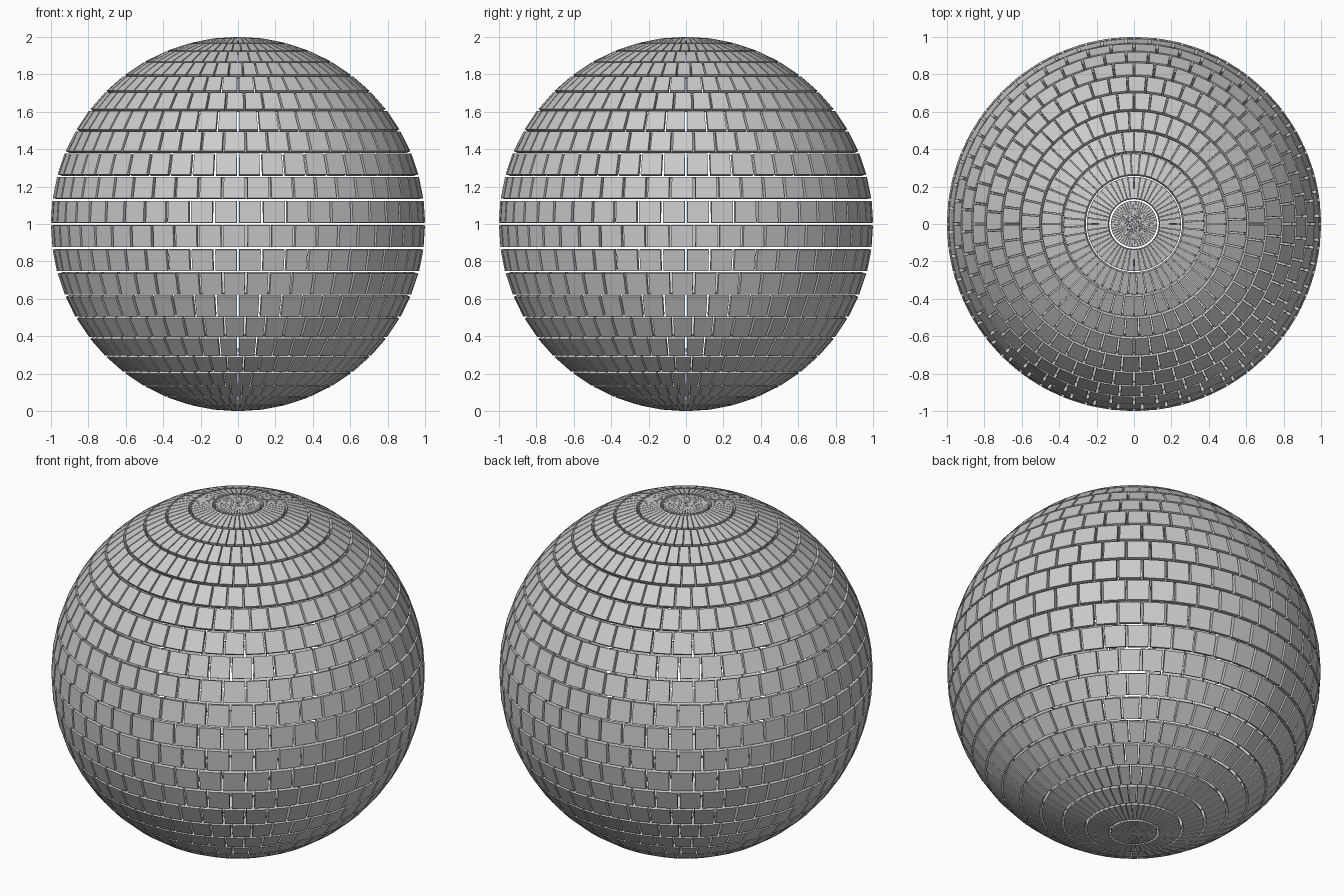
import bpy, bmesh
from math import sin, cos, radians

if "Cube" in bpy.data.objects:
    bpy.data.objects.remove(bpy.data.objects["Cube"])

RINGS, SEGS = 24, 48
STEP = 7.5            # degrees per tile, both directions
HALF_GAP = 0.41       # degrees trimmed from each tile side
SHIFT = 2.6           # stagger of every second ring, degrees
THICK = 0.025


def on_sphere(lat, lon):
    a, b = radians(lat), radians(lon)
    return (cos(a) * cos(b), cos(a) * sin(b), 1 + sin(a))


# Separate flat tiles laid in staggered rings around a hollow sphere
bm = bmesh.new()
for ring in range(RINGS):
    low = -90 + ring * STEP + HALF_GAP
    high = low + STEP - 2 * HALF_GAP
    offset = SHIFT if ring % 2 else 0
    for seg in range(SEGS):
        left = seg * STEP + offset + HALF_GAP
        right = left + STEP - 2 * HALF_GAP
        corners = [(low, left), (low, right), (high, right), (high, left)]
        bm.faces.new([bm.verts.new(on_sphere(*c)) for c in corners])

mesh = bpy.data.meshes.new("mirror_tiles")
bm.to_mesh(mesh)
bm.free()
tiles = bpy.data.objects.new("mirror_tiles", mesh)
bpy.context.collection.objects.link(tiles)

# Give the tiles thickness, inwards
solid = tiles.modifiers.new("thickness", 'SOLIDIFY')
solid.thickness = THICK
solid.offset = -1
